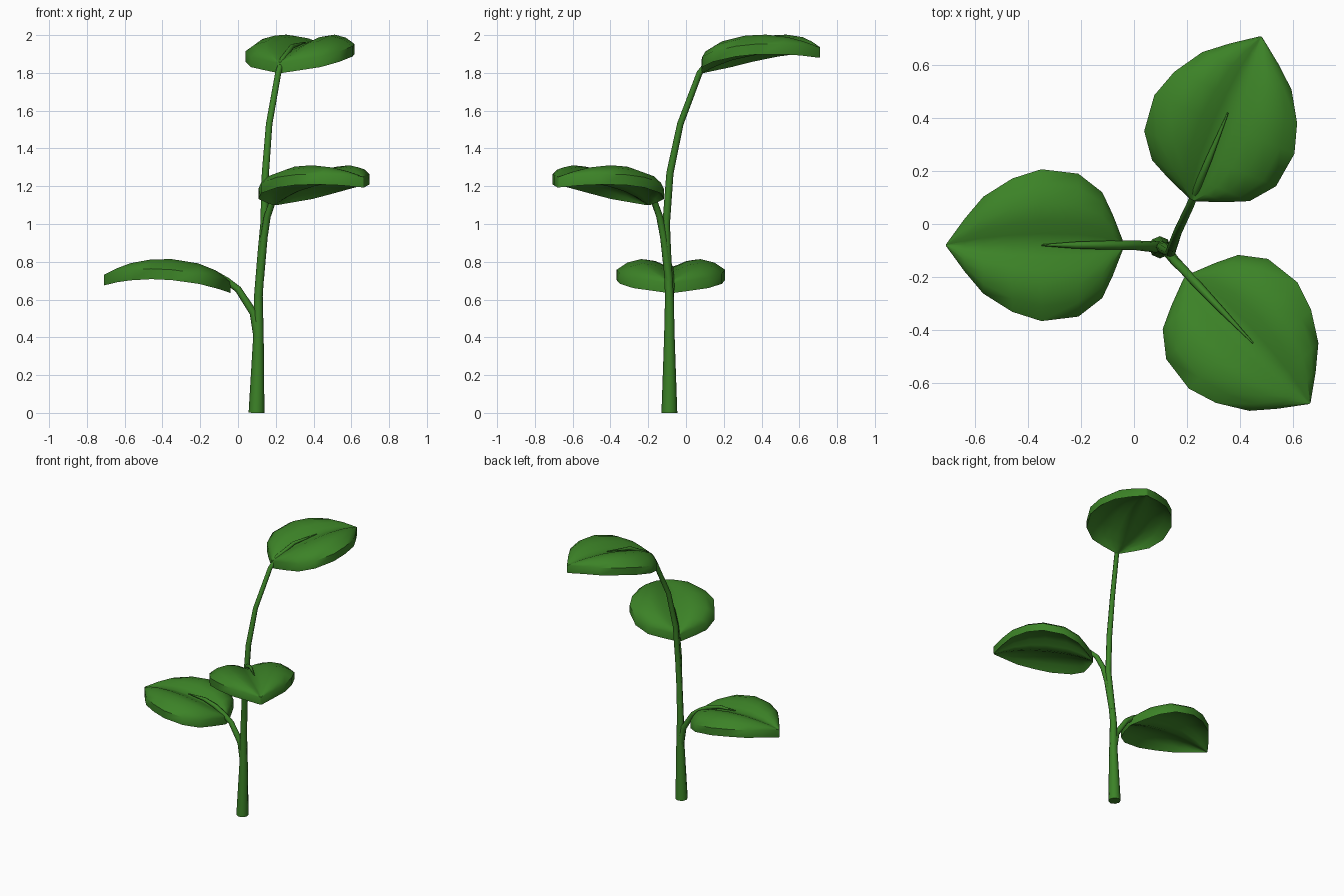
import bpy, bmesh, math
from mathutils import Vector

if "Cube" in bpy.data.objects:
    bpy.data.objects.remove(bpy.data.objects["Cube"])

green = bpy.data.materials.new("leaf_green")
green.diffuse_color = (0.045, 0.225, 0.02, 1)
green.use_nodes = True
green.node_tree.nodes["Principled BSDF"].inputs["Base Color"].default_value = green.diffuse_color

# leaf stations: distance from base, half width, midrib height
STATIONS = [(0, .012, 0), (.04, .115, .018), (.08, .2, .033), (.17, .27, .058), (.31, .287, .078),
            (.42, .252, .082), (.53, .183, .073), (.60, .1, .06), (.67, .004, .04)]
# cross-section: fraction of half width, height above midrib
CROSS = [(0, 0), (.15, .014), (.32, .036), (.55, .046), (.8, .028), (1, -.01)]
PROFILE = [(-t, h) for t, h in reversed(CROSS[1:])] + CROSS
THICK = 0.055


def finish(ob, name, angle):
    ob.name = name
    ob.data.materials.clear()
    ob.data.materials.append(green)
    bpy.ops.object.select_all(action='DESELECT')
    ob.select_set(True)
    bpy.context.view_layer.objects.active = ob
    bpy.ops.object.shade_smooth_by_angle(angle=math.radians(angle))


def leaf(name, base, heading, slope):
    """Creased, domed blade with a thick rim."""
    a = math.radians(heading)
    along, side = Vector((math.cos(a), math.sin(a), 0)), Vector((-math.sin(a), math.cos(a), 0))
    bm = bmesh.new()
    rows = []
    for s, w, z in STATIONS:
        rows.append([bm.verts.new(Vector(base) + along * s + side * (t * w)
                     + Vector((0, 0, z + slope * s + h * w / .287))) for t, h in PROFILE])
    top = [bm.faces.new((p[i], q[i], q[i + 1], p[i + 1]))
           for p, q in zip(rows, rows[1:]) for i in range(len(p) - 1)]
    # thicken straight down
    geom = bmesh.ops.duplicate(bm, geom=list(bm.verts) + list(bm.edges) + top)
    low = [g for g in geom['geom'] if isinstance(g, bmesh.types.BMVert)]
    bmesh.ops.translate(bm, verts=low, vec=(0, 0, -THICK))
    bmesh.ops.bridge_loops(bm, edges=[e for e in bm.edges if e.is_boundary])
    bmesh.ops.recalc_face_normals(bm, faces=bm.faces)
    me = bpy.data.meshes.new(name)
    bm.to_mesh(me)
    bm.free()
    ob = bpy.data.objects.new(name, me)
    bpy.context.collection.objects.link(ob)
    finish(ob, name, 50)


def stalk(name, pts):
    """Tapered tube through (x, y, z, radius) points."""
    cu = bpy.data.curves.new(name, 'CURVE')
    cu.dimensions = '3D'
    cu.bevel_depth = 1
    cu.bevel_resolution = 2
    cu.use_fill_caps = True
    sp = cu.splines.new('POLY')
    sp.points.add(len(pts) - 1)
    for p, (x, y, z, r) in zip(sp.points, pts):
        p.co = (x, y, z, 1)
        p.radius = r
    ob = bpy.data.objects.new(name, cu)
    bpy.context.collection.objects.link(ob)
    bpy.ops.object.select_all(action='DESELECT')
    ob.select_set(True)
    bpy.context.view_layer.objects.active = ob
    bpy.ops.object.convert(target='MESH')
    finish(bpy.context.object, name, 50)


# main stem, running into the top leaf
stalk("main_stem", [(.098, -.088, 0, .042), (.108, -.088, .4, .028), (.108, -.088, .62, .023),
                    (.125, -.1, .85, .021), (.138, -.105, 1.0, .02), (.145, -.085, 1.27, .019),
                    (.165, -.03, 1.53, .017), (.213, .072, 1.8, .016), (.235, .13, 1.872, .015),
                    (.285, .25, 1.94, .013), (.355, .42, 1.962, .003)])
# side stalks
stalk("lower_stalk", [(.108, -.088, .4, .026), (.082, -.087, .53, .021), (.0, -.08, .655, .018),
                      (-.06, -.08, .7, .018), (-.13, -.08, .742, .016), (-.22, -.08, .77, .013),
                      (-.35, -.08, .775, .003)])
stalk("middle_stalk", [(.115, -.09, .7, .022), (.138, -.118, .93, .019), (.155, -.14, 1.04, .018),
                       (.185, -.17, 1.125, .017), (.245, -.235, 1.2, .016), (.33, -.325, 1.25, .012),
                       (.45, -.45, 1.268, .003)])

# leaf blades
leaf("lower_leaf", (-.04, -.08, .69), 180, 0)
leaf("middle_leaf", (.195, -.2, 1.155), -45.5, .08)
leaf("top_leaf", (.222, .09, 1.855), 67.3, .06)
